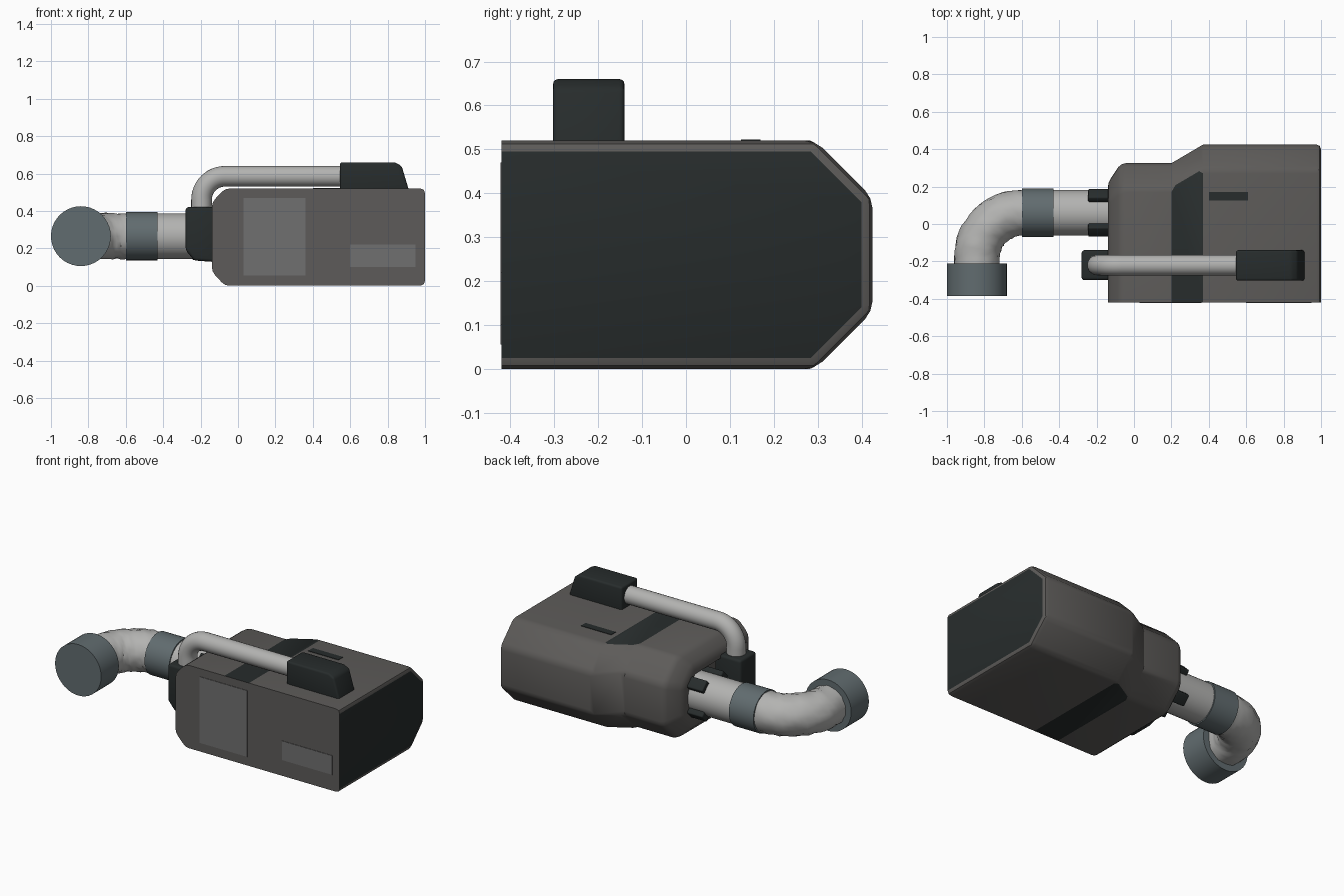
import bpy, bmesh, math, random
from mathutils import Vector

if "Cube" in bpy.data.objects:
    bpy.data.objects.remove(bpy.data.objects["Cube"])

random.seed(4)
CY, CZ = 0.06, 0.265           # axis of the large pipe


def material(name, rgb):
    m = bpy.data.materials.new(name)
    m.diffuse_color = (*rgb, 1)
    m.use_nodes = True
    m.node_tree.nodes["Principled BSDF"].inputs["Base Color"].default_value = m.diffuse_color
    return m


SHELL = material("shell", (0.11, 0.105, 0.10))
DARK = material("dark", (0.02, 0.025, 0.025))
BLUE = material("blue_steel", (0.12, 0.15, 0.16))
STEEL = material("steel", (0.45, 0.45, 0.44))
PLATE = material("plate", (0.16, 0.16, 0.16))


def finish(name, bm, mats, angle=35):
    bmesh.ops.recalc_face_normals(bm, faces=bm.faces)
    me = bpy.data.meshes.new(name)
    bm.to_mesh(me)
    bm.free()
    for m in mats:
        me.materials.append(m)
    ob = bpy.data.objects.new(name, me)
    bpy.context.collection.objects.link(ob)
    bpy.ops.object.select_all(action='DESELECT')
    ob.select_set(True)
    bpy.context.view_layer.objects.active = ob
    bpy.ops.object.shade_smooth_by_angle(angle=math.radians(angle))
    return ob


def prism(name, profile, y0, y1, mat, bevel=0.0):
    """Extrude an (x, z) profile from y0 to y1."""
    bm = bmesh.new()
    a = bm.faces.new([bm.verts.new((x, y0, z)) for x, z in profile])
    r = bmesh.ops.extrude_face_region(bm, geom=[a])
    vs = [g for g in r["geom"] if isinstance(g, bmesh.types.BMVert)]
    bmesh.ops.translate(bm, verts=vs, vec=(0, y1 - y0, 0))
    bmesh.ops.recalc_face_normals(bm, faces=bm.faces)
    if bevel:
        bmesh.ops.bevel(bm, geom=bm.edges[:], offset=bevel, segments=3,
                        profile=0.5, affect='EDGES')
    return finish(name, bm, [mat])


def box(name, x0, x1, y0, y1, z0, z1, mat, bevel=0.0):
    return prism(name, [(x0, z0), (x1, z0), (x1, z1), (x0, z1)], y0, y1, mat, bevel)


def sweep(name, path, radii, side, mat, sides=32, bump=0.0):
    """Sweep circles along a planar path; side is the plane's normal."""
    bm = bmesh.new()
    pts, side, rings = [Vector(p) for p in path], Vector(side), []
    for i, p in enumerate(pts):
        t = (pts[min(i + 1, len(pts) - 1)] - pts[max(i - 1, 0)])
        n = side.cross(t.normalized())
        ring = []
        for k in range(sides):
            a = 2 * math.pi * k / sides
            r = radii[i] + (random.uniform(-bump, bump) if bump else 0)
            ring.append(bm.verts.new(p + r * (math.cos(a) * n + math.sin(a) * side)))
        rings.append(ring)
    for a, b in zip(rings, rings[1:]):
        for k in range(sides):
            j = (k + 1) % sides
            bm.faces.new((a[k], a[j], b[j], b[k]))
    bm.faces.new(rings[0])
    bm.faces.new(rings[-1])
    return finish(name, bm, [mat])


# Body shell: six-sided sections lofted along x, bevelled, front cut flat
def section(x, back, c, z0, z1):
    return [(x, -0.6, z0), (x, back - c, z0), (x, back, z0 + c),
            (x, back, z1 - c), (x, back - c, z1), (x, -0.6, z1)]


bm = bmesh.new()
rings = [[bm.verts.new(p) for p in section(*s)] for s in (
    (-0.14, 0.22, 0.09, 0.075, 0.445), (-0.07, 0.325, 0.13, 0, 0.52),
    (0.20, 0.325, 0.13, 0, 0.52), (0.37, 0.425, 0.13, 0, 0.52),
    (1.0, 0.425, 0.13, 0, 0.52))]
for a, b in zip(rings, rings[1:]):
    for k in range(6):
        bm.faces.new((a[k], a[(k + 1) % 6], b[(k + 1) % 6], b[k]))
bm.faces.new(rings[0])
bm.faces.new(rings[-1])
bmesh.ops.recalc_face_normals(bm, faces=bm.faces)
sharp = [e for e in bm.edges if e.calc_face_angle(0) > 0.3
         and not all(0.19 < v.co.x < 0.38 for v in e.verts)]
bmesh.ops.bevel(bm, geom=sharp, offset=0.025, segments=2, profile=0.5, affect='EDGES')
cut = bmesh.ops.bisect_plane(bm, geom=bm.verts[:] + bm.edges[:] + bm.faces[:],
                             plane_co=(0, -0.42, 0), plane_no=(0, -1, 0), clear_outer=True)
bmesh.ops.holes_fill(bm, edges=[e for e in bm.edges if e.is_boundary], sides=0)
bmesh.ops.recalc_face_normals(bm, faces=bm.faces)
for f in bm.faces:
    c = f.calc_center_median()
    if f.normal.x > 0.95 and f.calc_area() > 0.1:
        f.material_index = 1
    elif abs(f.normal.z) > 0.95 and 0.2 < c.x < 0.37 and f.calc_area() > 0.03:
        f.material_index = 1
# recessed socket in the left end
end = max((f for f in bm.faces if f.normal.x < -0.95), key=lambda f: f.calc_area())
bmesh.ops.inset_individual(bm, faces=[end], thickness=0.025)
ext = bmesh.ops.extrude_discrete_faces(bm, faces=[end])
bmesh.ops.translate(bm, verts=ext["faces"][0].verts[:], vec=(0.09, 0, 0))
finish("body_shell", bm, [SHELL, DARK], 28)

# Flat plates on the front and a slot on top
box("front_panel", 0.03, 0.36, -0.423, -0.41, 0.055, 0.47, PLATE)
box("front_label_plate", 0.60, 0.95, -0.423, -0.41, 0.10, 0.22, PLATE)
box("top_slot", 0.40, 0.61, 0.125, 0.17, 0.51, 0.523, DARK)

# Large pipe: straight neck, collar, hammered elbow, end cap
sweep("neck_pipe", [(0.0, CY, CZ), (-0.45, CY, CZ)], [0.122] * 2, (0, 0, 1), STEEL)
sweep("collar", [(-0.43, CY, CZ), (-0.60, CY, CZ)], [0.13] * 2, (0, 0, 1), BLUE)
elbow = [(-0.58, CY, CZ)]
for i in range(17):
    a = math.pi / 2 * i / 16
    elbow.append((-0.60 - 0.24 * math.sin(a), CY - 0.24 + 0.24 * math.cos(a), CZ))
elbow.append((-0.84, -0.24, CZ))
sweep("elbow_pipe", elbow, [0.122] * len(elbow), (0, 0, 1), STEEL, 28, 0.004)
sweep("end_cap", [(-0.84, -0.21, CZ), (-0.84, -0.385, CZ)], [0.16] * 2, (0, 0, 1), BLUE, 40)

# Four clips holding the neck in the socket
for i in range(4):
    a = math.pi / 4 + i * math.pi / 2
    clip = box("neck_clip_%d" % (i + 1), -0.245, -0.05, -0.035, 0.035, 0.105, 0.15, DARK, 0.008)
    clip.rotation_euler = (a, 0, 0)
    clip.location = (0, CY, CZ)

# Thin pipe over the top, its lower mount and its end housing
thin = [(0.60, -0.22, 0.585)]
for i in range(13):
    a = math.pi / 2 * i / 12
    thin.append((-0.07 - 0.125 * math.sin(a), -0.22, 0.46 + 0.125 * math.cos(a)))
thin.append((-0.195, -0.22, 0.38))
sweep("thin_pipe", thin, [0.055] * len(thin), (0, 1, 0), STEEL, 24)
prism("lower_mount", [(-0.28, 0.42), (-0.28, 0.19), (-0.235, 0.135), (-0.10, 0.125),
                      (-0.10, 0.42)], -0.30, -0.14, DARK, 0.015)
prism("end_housing", [(0.545, 0.49), (0.92, 0.49), (0.875, 0.64), (0.84, 0.66),
                      (0.545, 0.66)], -0.303, -0.14, DARK, 0.012)
